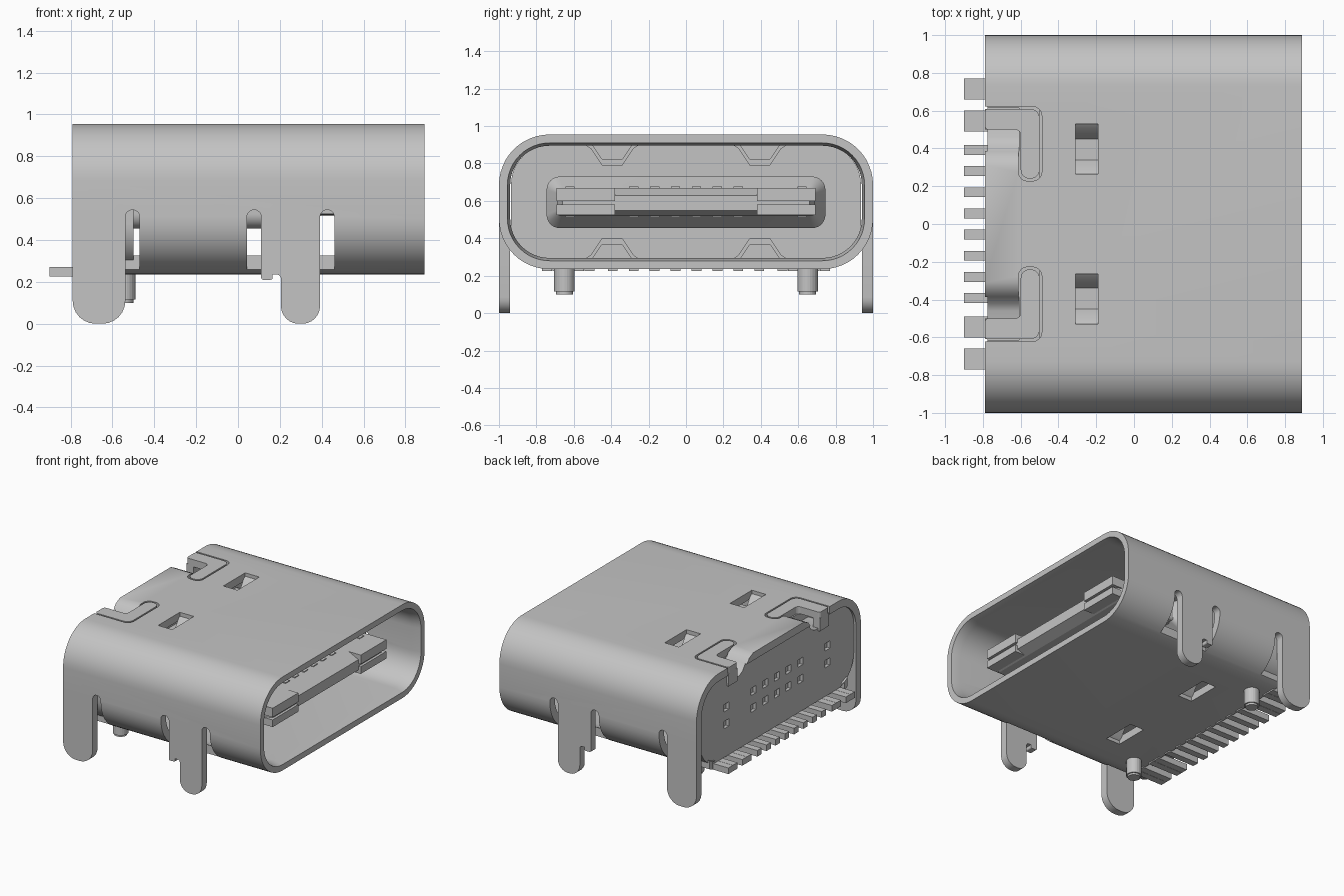
import bpy, bmesh
from math import cos, sin, pi, radians
from mathutils import Vector

cube = bpy.data.objects.get("Cube")
if cube:
    bpy.data.objects.remove(cube, do_unlink=True)

metal = bpy.data.materials.new("satin_grey")
metal.use_nodes = True
GREY = (0.55, 0.55, 0.55, 1)
metal.diffuse_color = GREY
metal.node_tree.nodes["Principled BSDF"].inputs["Base Color"].default_value = GREY


def finish(name, bm):
    bmesh.ops.recalc_face_normals(bm, faces=bm.faces)
    mesh = bpy.data.meshes.new(name)
    bm.to_mesh(mesh)
    bm.free()
    mesh.materials.append(metal)
    obj = bpy.data.objects.new(name, mesh)
    bpy.context.collection.objects.link(obj)
    return obj


def select(obj):
    bpy.ops.object.select_all(action='DESELECT')
    obj.select_set(True)
    bpy.context.view_layer.objects.active = obj


def smooth(obj):
    select(obj)
    bpy.ops.object.shade_smooth_by_angle(angle=radians(30))
    return obj


def cut(target, cutter):
    select(target)
    mod = target.modifiers.new("cut", 'BOOLEAN')
    mod.operation, mod.solver, mod.object = 'DIFFERENCE', 'EXACT', cutter
    bpy.ops.object.modifier_apply(modifier=mod.name)
    bpy.data.objects.remove(cutter, do_unlink=True)


def section(x, half_y, z0, z1, r, n=12):
    """Rounded rectangle across the connector at a given x."""
    ring = []
    corners = ((half_y - r, z1 - r), (r - half_y, z1 - r),
               (r - half_y, z0 + r), (half_y - r, z0 + r))
    for k, (cy, cz) in enumerate(corners):
        for i in range(n + 1):
            a = pi / 2 * (k + i / n)
            ring.append((x, cy + r * cos(a), cz + r * sin(a)))
    return ring


def loft(name, sections, tube=False):
    bm = bmesh.new()
    rings = [[bm.verts.new(p) for p in section(*s)] for s in sections]
    pairs = list(zip(rings, rings[1:]))
    if tube:
        pairs.append((rings[-1], rings[0]))
    else:
        bm.faces.new(rings[0])
        bm.faces.new(rings[-1])
    for a, b in pairs:
        for i in range(len(a)):
            j = (i + 1) % len(a)
            bm.faces.new((a[i], a[j], b[j], b[i]))
    return finish(name, bm)


def rounded(points, radii, n=6):
    """Round the corners of a polygon with quadratic arcs."""
    out = []
    for i, (p, r) in enumerate(zip(points, radii)):
        p = Vector(p)
        if not r:
            out.append(p)
            continue
        a = p + (Vector(points[i - 1]) - p).normalized() * r
        b = p + (Vector(points[(i + 1) % len(points)]) - p).normalized() * r
        for k in range(n + 1):
            t = k / n
            w = (a * (1 - t) + p * t) * (1 - t) + (p * (1 - t) + b * t) * t
            mid = a + b - p
            c = mid + ((a - mid) * cos(t * pi / 2) + (b - mid) * sin(t * pi / 2))
            out.append(c if abs((a - p).dot(b - p)) < 1e-6 else w)
    return out


def prism(name, points, axis, lo, hi):
    """Extrude a 2D outline along an axis."""
    place = {'x': lambda p, d: (d, p[0], p[1]),
             'y': lambda p, d: (p[0], d, p[1]),
             'z': lambda p, d: (p[0], p[1], d)}[axis]
    bm = bmesh.new()
    a = [bm.verts.new(place(p, lo)) for p in points]
    b = [bm.verts.new(place(p, hi)) for p in points]
    bm.faces.new(a)
    bm.faces.new(b)
    for i in range(len(a)):
        j = (i + 1) % len(a)
        bm.faces.new((a[i], a[j], b[j], b[i]))
    return finish(name, bm)


def box(name, x0, x1, y0, y1, z0, z1):
    return prism(name, ((x0, y0), (x1, y0), (x1, y1), (x0, y1)), 'z', z0, z1)


def cylinder(name, axis, u, v, r, lo, hi, n=24):
    pts = [(u + r * cos(2 * pi * i / n), v + r * sin(2 * pi * i / n)) for i in range(n)]
    return prism(name, pts, axis, lo, hi)


def hook(s, g):
    """L-shaped locking tab outline, grown by g."""
    pts = [(-.79 - g, .61 + g), (-.5 + g, .61 + g), (-.5 + g, .24 - g),
           (-.6 - g, .24 - g), (-.6 - g, .5 - g), (-.79 - g, .5 - g)]
    return [(x, s * y) for x, y in rounded(pts, (.02, .05, .048, .048, .03, .02))]


# Outer shell and rear housing
BOTTOM, TOP = .235, .955
shell = loft("outer_shell", [
    (-.79, 1, BOTTOM, TOP, .27), (.89, 1, BOTTOM, TOP, .27),
    (.89, .955, BOTTOM + .045, TOP - .045, .225),
    (.82, .94, BOTTOM + .06, TOP - .06, .21),
    (-.79, .94, BOTTOM + .06, TOP - .06, .21)], tube=True)
housing = loft("rear_housing", [
    (-.775, .935, BOTTOM + .035, TOP - .055, .21),
    (-.5, .935, BOTTOM + .035, TOP - .055, .21)])

# Pin clearance under the rear edge
cut(shell, box("c", -.9, -.66, -.8, .8, .1, .3))

SLOT_TOP, SLOT_R = .51, .034
for s in (1, -1):
    lo, hi = sorted((s * .84, s * 1.2))
    # Openings left where the legs are bent out, with rounded slot ends
    cut(shell, box("c", -.9, -.47, lo, hi, .1, SLOT_TOP))
    cut(shell, box("c", .043, .46, lo, hi, .1, SLOT_TOP))
    for x in (-.504, .077, .426):
        cut(shell, cylinder("c", 'y', x, SLOT_TOP, SLOT_R, lo, hi))

    # Locking tabs and the sloped notches beside them
    notch = [(s * .31, 1.1), (s * .31, .955), (s * .36, .93), (s * .42, .85),
             (s * .46, .83), (s * .615, .83), (s * .615, 1.1)]
    for part in (shell, housing):
        cut(part, prism("c", notch, 'x', -.9, -.61))
    cut(shell, prism("c", hook(s, .012), 'z', .85, 1.1))
    prism("locking_tab", hook(s, 0), 'z', .90, TOP)
    lo, hi = sorted((s * .5, s * .61))
    box("locking_tab_lip", -.79, -.73, lo, hi, .81, .91)

    # Spring windows, top and bottom
    lo, hi = sorted((s * .265, s * .53))
    cut(shell, box("c", -.31, -.19, lo, hi, .1, .32))
    cut(shell, box("c", -.31, -.19, lo, hi, .87, 1.1))

    # Solder legs
    lo, hi = sorted((s * .94, s * 1.0))
    rear = [(-.79, SLOT_TOP), (-.79, 0), (-.538, 0), (-.538, SLOT_TOP)]
    smooth(prism("rear_leg", rounded(rear, (0, .11, .11, 0)), 'y', lo, hi))
    mid = [(.111, SLOT_TOP), (.111, .21), (.165, .21), (.165, .235),
           (.205, .235), (.205, 0), (.392, 0), (.392, SLOT_TOP)]
    smooth(prism("middle_leg", rounded(mid, (0, .01, .01, 0, .02, .085, .085, 0)),
                 'y', lo, hi))

    # Locating posts with a chamfered tip
    cylinder("locating_post", 'z', -.545, s * .65, .055, .115, .29)
    cylinder("locating_post_tip", 'z', -.545, s * .65, .045, .10, .12)

    # Bent contact springs
    for z, up in ((TOP, -1), (BOTTOM, 1)):
        path = [(.25, .02), (.28, .04), (.34, .13), (.45, .13), (.51, .04), (.54, .02)]
        line = [(s * y, z + up * d) for y, d in path]
        back = [(s * y, z + up * (d + .035)) for y, d in reversed(path)]
        smooth(prism("shell_spring", line + back, 'x', -.31, -.19))

# Small test pockets in the rear face
for y in (-.615, -.285, -.142, 0, .142, .285, .615):
    for z in (.52, .65):
        cut(housing, box("c", -.9, -.75, y - .03, y + .03, z - .028, z + .028))
smooth(shell)
smooth(housing)

# Tongue with its thicker ramped base and split end pads
smooth(loft("tongue_base", [(-.52, .745, .455, .73, .07), (.13, .745, .455, .73, .07),
                            (.22, .69, .52, .67, .03)]))
loft("tongue", [(-.5, .69, .52, .67, .02), (.68, .69, .52, .67, .02),
                (.76, .66, .55, .63, .02)])
for s in (1, -1):
    lo, hi = sorted((s * .38, s * .692))
    for z0, z1 in ((.6, .67), (.525, .58)):
        box("tongue_end_pad", .4, .78, lo, hi, z0, z1)

# Tongue contacts on both faces
for y in (-.62, -.28, -.168, -.056, .056, .168, .28, .62):
    for z in (.668, .514):
        box("tongue_contact", .2, .62, y - .025, y + .025, z, z + .008)

# Row of solder pins
for i in range(8):
    y = .112 * (i - 3.5)
    box("signal_pin", -.9, -.64, y - .026, y + .026, .225, .272)
for s in (1, -1):
    for centre in (.545, .715):
        for off in (-.028, .028):
            y = s * centre + off
            box("power_pin", -.9, -.64, y - .027, y + .027, .225, .272)
